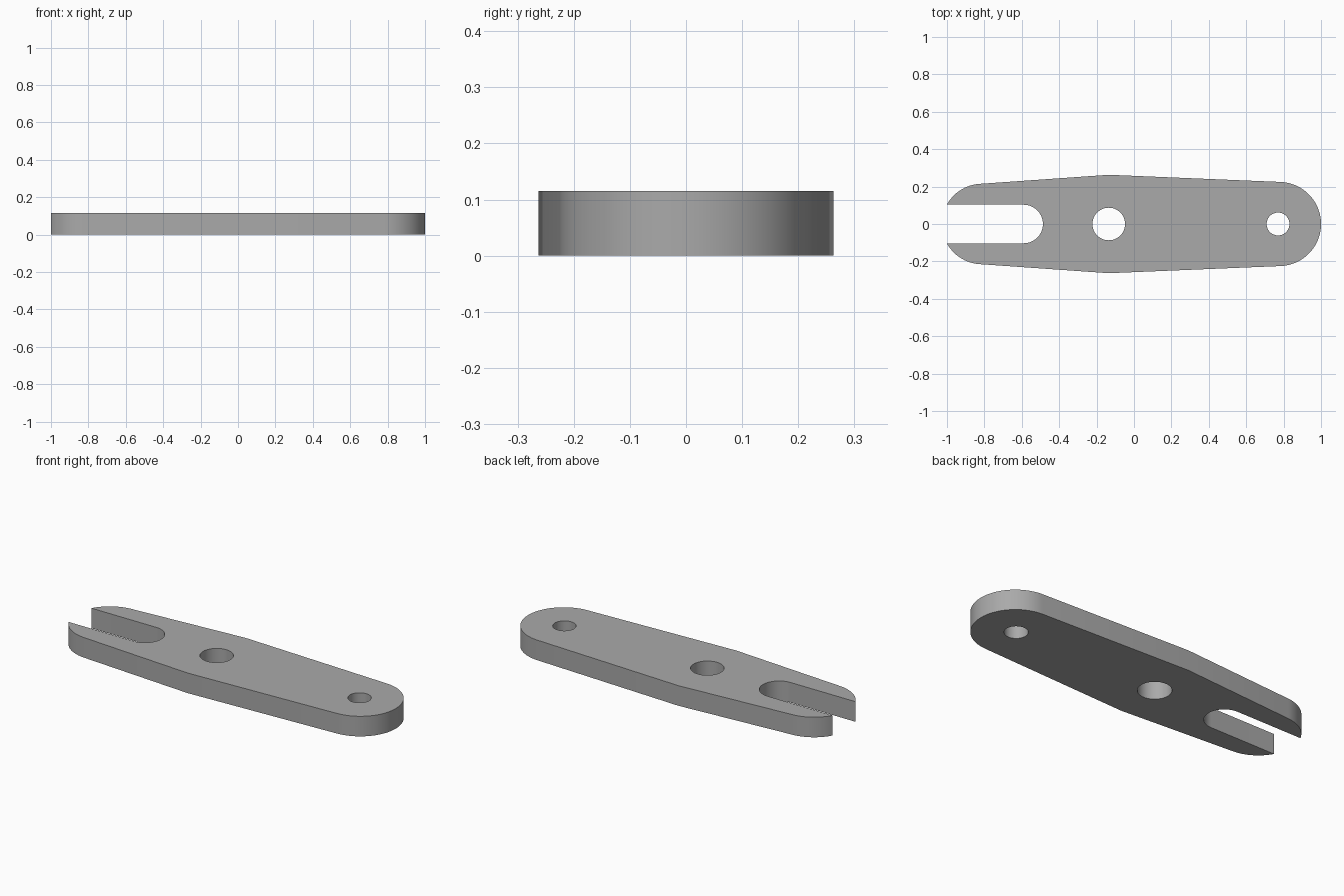
import bpy, bmesh
from math import sin, cos, pi, asin, atan2

if "Cube" in bpy.data.objects:
    bpy.data.objects.remove(bpy.data.objects["Cube"])

THICK = 0.115
MID_X, MID_Y = -0.135, 0.263      # widest point of the arm
NOSE_X, NOSE_R = 0.775, 0.225     # rounded end
FORK_X, FORK_R = -0.812, 0.215    # forked end
SLOT_X, SLOT_R = -0.59, 0.103     # open slot


def arc(cx, r, a0, a1, n):
    return [(cx + r * cos(a0 + (a1 - a0) * i / n),
             r * sin(a0 + (a1 - a0) * i / n)) for i in range(n + 1)]


def circle(cx, r, n=48):
    return arc(cx, r, 0, 2 * pi, n)[:-1]


# Angles at which the straight flanks meet the end arcs
nose_a = pi / 2 - atan2(MID_Y - NOSE_R, NOSE_X - MID_X)
fork_a = pi / 2 + atan2(MID_Y - FORK_R, MID_X - FORK_X)
tip_a = pi - asin(SLOT_R / FORK_R)

# Outline: nose, upper flank, upper prong, slot, lower prong, lower flank
prong = arc(FORK_X, FORK_R, fork_a, tip_a, 16)
outline = arc(NOSE_X, NOSE_R, -nose_a, nose_a, 48)
outline += [(MID_X, MID_Y)] + prong
outline += arc(SLOT_X, SLOT_R, pi / 2, -pi / 2, 32)
outline += [(x, -y) for x, y in reversed(prong)] + [(MID_X, -MID_Y)]

# Plate with pivot hole and small end hole
bm = bmesh.new()
edges = []
for loop in (outline, circle(MID_X, 0.087), circle(0.77, 0.061)):
    vs = [bm.verts.new((x, y, 0)) for x, y in loop]
    edges += [bm.edges.new((vs[i - 1], vs[i])) for i in range(len(vs))]
bmesh.ops.triangle_fill(bm, edges=edges, use_beauty=True)
top = bmesh.ops.extrude_face_region(bm, geom=bm.faces[:], use_keep_orig=True)
bmesh.ops.translate(bm, vec=(0, 0, THICK),
                    verts=[g for g in top["geom"] if isinstance(g, bmesh.types.BMVert)])
bmesh.ops.recalc_face_normals(bm, faces=bm.faces[:])
mesh = bpy.data.meshes.new("forked_arm")
bm.to_mesh(mesh)
bm.free()

arm = bpy.data.objects.new("forked_arm", mesh)
bpy.context.collection.objects.link(arm)

# Plain grey metal
grey = bpy.data.materials.new("grey")
grey.use_nodes = True
grey.diffuse_color = (0.4, 0.4, 0.4, 1)
grey.node_tree.nodes["Principled BSDF"].inputs["Base Color"].default_value = (0.4, 0.4, 0.4, 1)
mesh.materials.append(grey)

bpy.context.view_layer.objects.active = arm
arm.select_set(True)
bpy.ops.object.shade_smooth_by_angle(angle=pi / 6)
